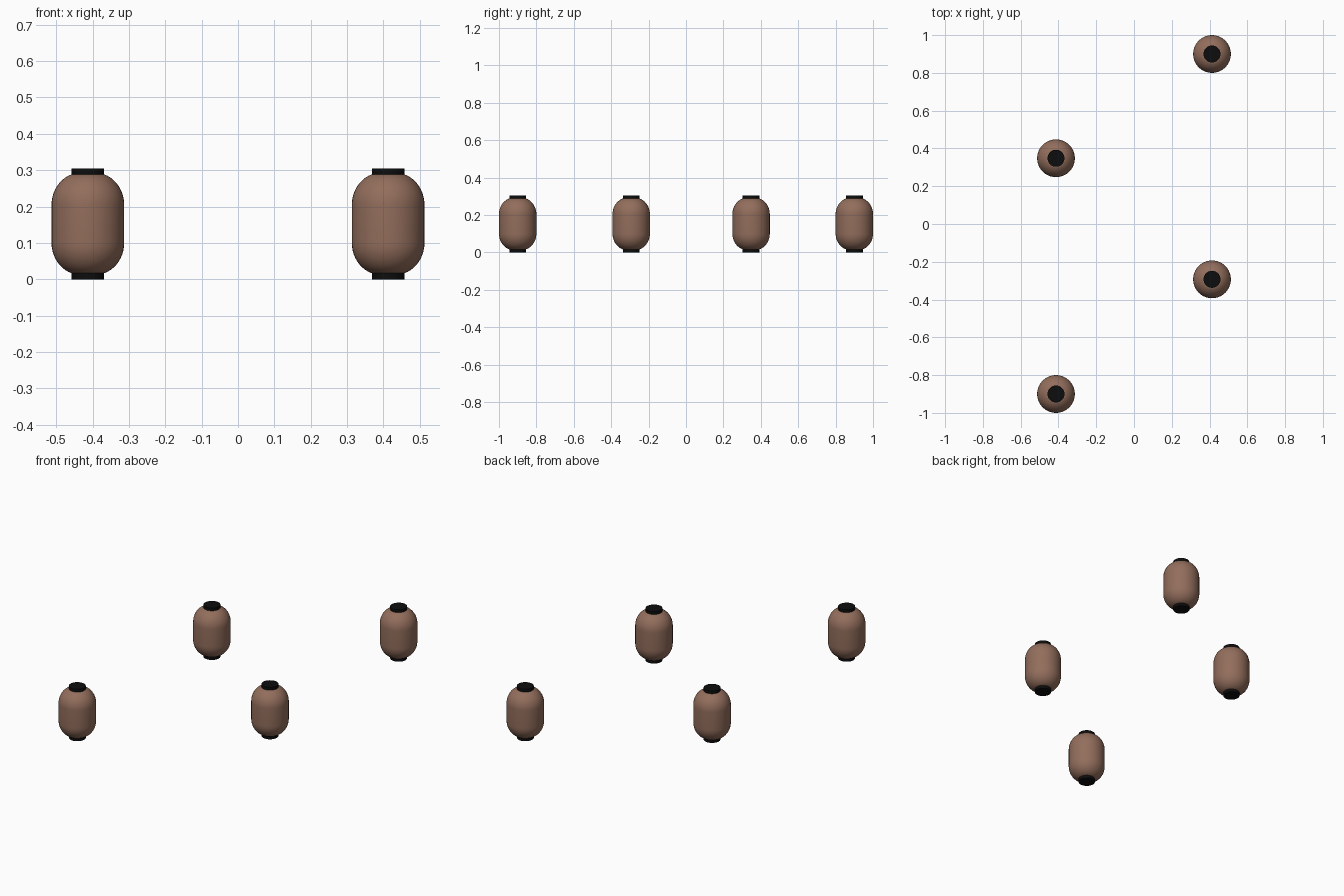
import bpy, bmesh, math

if "Cube" in bpy.data.objects:
    bpy.data.objects.remove(bpy.data.objects["Cube"])

def material(name, color):
    m = bpy.data.materials.new(name)
    m.diffuse_color = (*color, 1)
    m.use_nodes = True
    m.node_tree.nodes["Principled BSDF"].inputs["Base Color"].default_value = m.diffuse_color
    return m

paper = material("brown paper", (0.29, 0.155, 0.107))
black = material("black trim", (0.004, 0.004, 0.004))
SEG = 40

def lathe(name, profile, mat, loc):
    """Spin an (r, z) profile round the z axis."""
    bm = bmesh.new()
    rings = [[bm.verts.new((r * math.cos(2 * math.pi * i / SEG),
                            r * math.sin(2 * math.pi * i / SEG), z))
              for i in range(SEG)] for r, z in profile]
    for a, b in zip(rings, rings[1:]):
        for i in range(SEG):
            j = (i + 1) % SEG
            bm.faces.new((a[i], a[j], b[j], b[i]))
    bm.faces.new(rings[0][::-1])
    bm.faces.new(rings[-1])
    me = bpy.data.meshes.new(name)
    bm.to_mesh(me)
    bm.free()
    me.materials.append(mat)
    ob = bpy.data.objects.new(name, me)
    ob.location = loc
    bpy.context.collection.objects.link(ob)
    bpy.ops.object.select_all(action='DESELECT')
    ob.select_set(True)
    bpy.context.view_layer.objects.active = ob
    bpy.ops.object.shade_smooth_by_angle(angle=math.radians(35))

# Body profile: straight sides with rounded shoulders, mirrored top to bottom
MID, HALF_STRAIGHT = 0.1525, 0.052
shoulder = []
for k in range(11):
    a = math.radians(72) * k / 10
    shoulder.append((0.02 + 0.08 * math.cos(a),
                     HALF_STRAIGHT + 0.084 * math.sin(a) / math.sin(math.radians(72))))
body = [(r, MID - z) for r, z in reversed(shoulder)] + [(r, MID + z) for r, z in shoulder]

# Four lanterns in a staggered row
for n, (x, y) in enumerate([(0.413, 0.9), (-0.413, 0.348), (0.413, -0.293), (-0.413, -0.9)], 1):
    lathe(f"lantern_body_{n}", body, paper, (x, y, 0))
    lathe(f"bottom_cap_{n}", [(0.045, 0), (0.045, 0.018)], black, (x, y, 0))
    lathe(f"top_cap_{n}", [(0.045, 0.287), (0.045, 0.305)], black, (x, y, 0))
